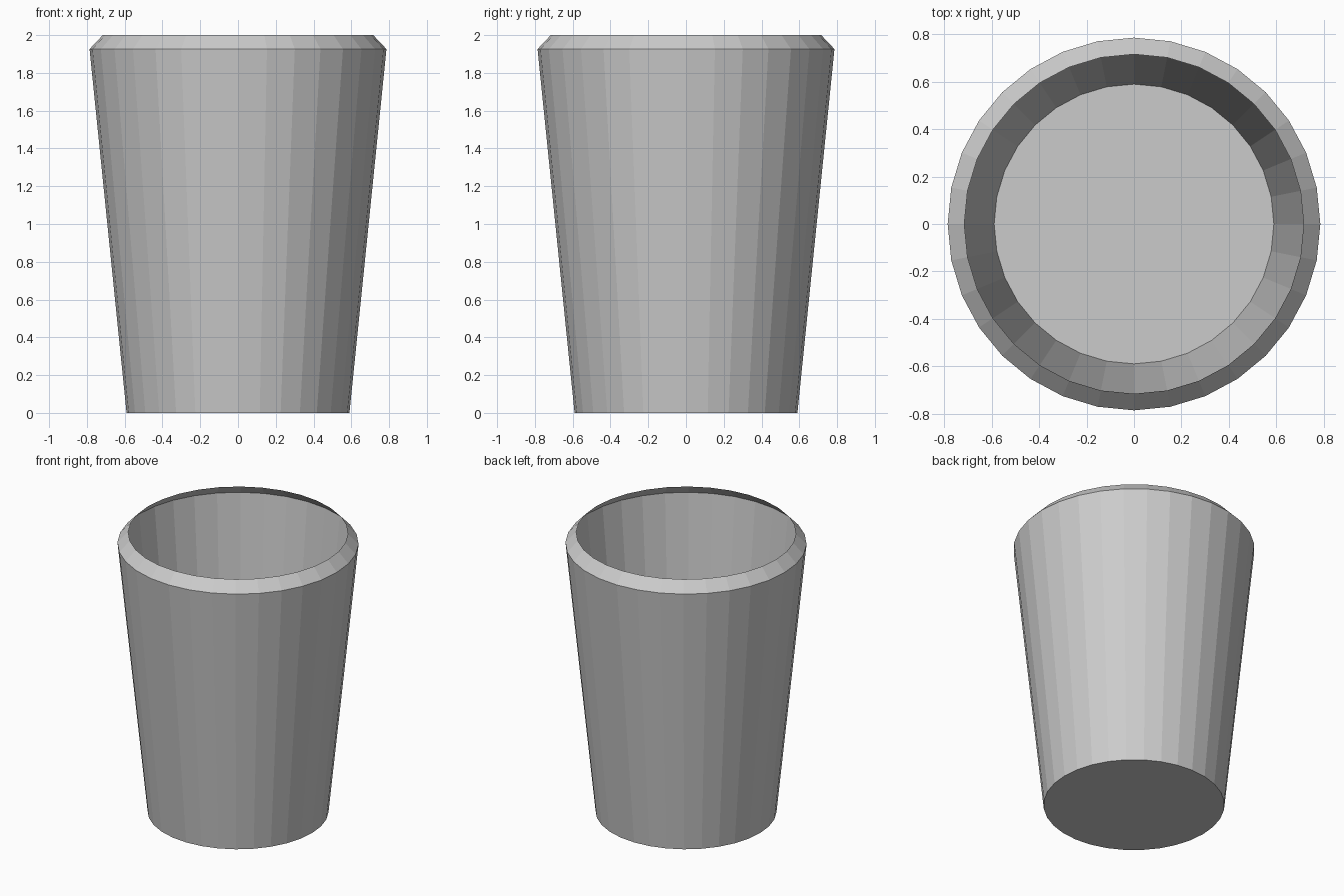
import bpy, bmesh, math

if "Cube" in bpy.data.objects:
    bpy.data.objects.remove(bpy.data.objects["Cube"])

SIDES = 32
# Wall profile as (radius, height): base, shoulder, inward-sloping rim
PROFILE = [(0.59, 0.0), (0.786, 1.926), (0.716, 2.0)]

bm = bmesh.new()


def ring(radius, z):
    """Add one circle of vertices."""
    return [bm.verts.new((radius * math.cos(2 * math.pi * i / SIDES),
                          radius * math.sin(2 * math.pi * i / SIDES), z))
            for i in range(SIDES)]


rings = [ring(r, z) for r, z in PROFILE]

# Thin outer wall and bevelled rim, open at the top
for low, high in zip(rings, rings[1:]):
    for i in range(SIDES):
        j = (i + 1) % SIDES
        bm.faces.new((low[i], low[j], high[j], high[i]))

# Floor disc, facing down
bm.faces.new(rings[0][::-1])

mesh = bpy.data.meshes.new("cup")
bm.to_mesh(mesh)
bm.free()
cup = bpy.data.objects.new("cup", mesh)
bpy.context.collection.objects.link(cup)
